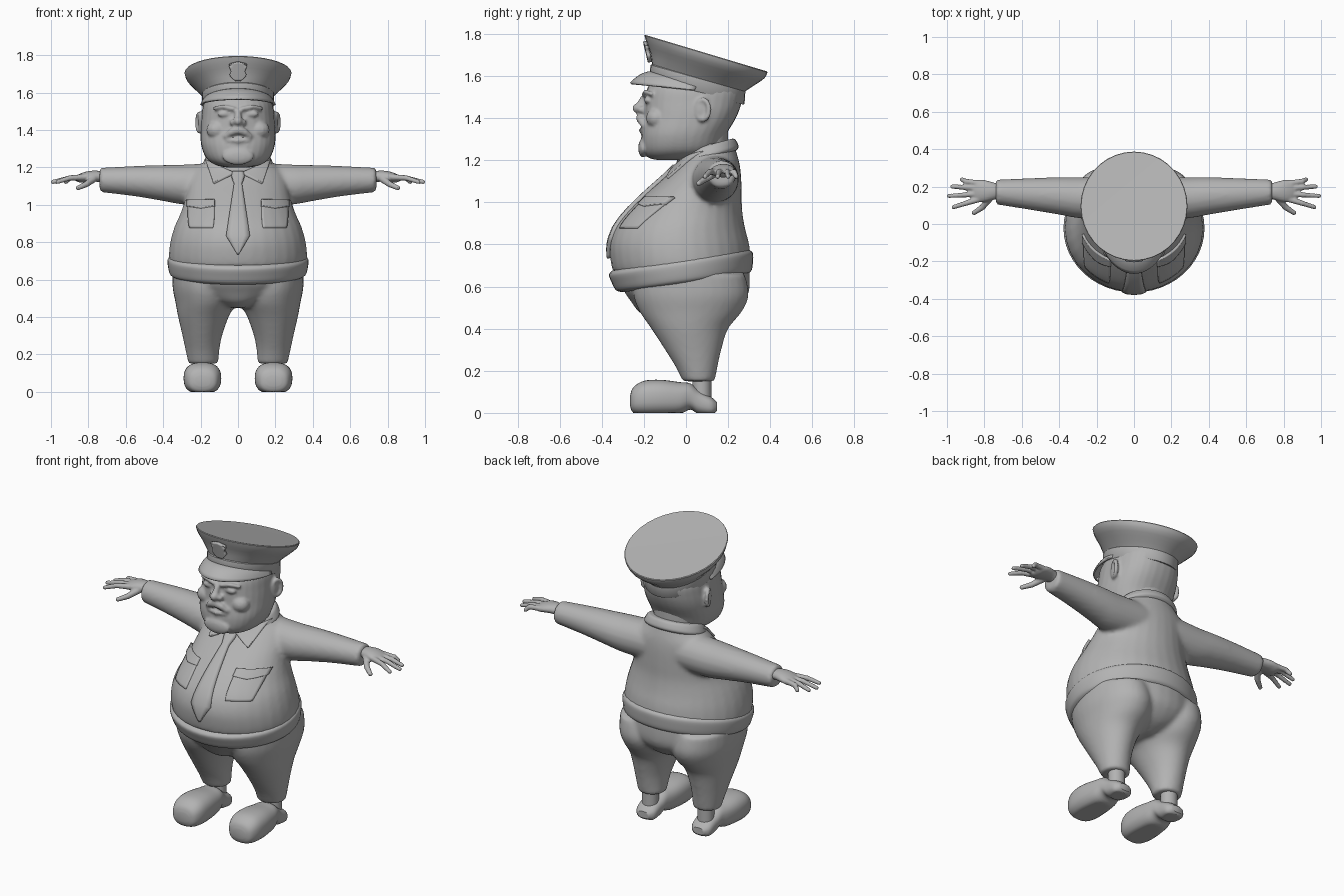
import bpy, bmesh, math
from mathutils import Vector, Matrix

cube = bpy.data.objects.get("Cube")
if cube:
    bpy.data.objects.remove(cube)

grey = bpy.data.materials.new("plain grey")
grey.use_nodes = True
grey.diffuse_color = (0.45, 0.45, 0.45, 1)
bsdf = next(n for n in grey.node_tree.nodes if n.type == 'BSDF_PRINCIPLED')
bsdf.inputs["Base Color"].default_value = grey.diffuse_color


def finish(name, bm, voxel=0, smooth=0):
    """Turn a bmesh into an object; voxel fuses its overlapping shells."""
    bmesh.ops.recalc_face_normals(bm, faces=bm.faces)
    mesh = bpy.data.meshes.new(name)
    bm.to_mesh(mesh)
    bm.free()
    mesh.materials.append(grey)
    ob = bpy.data.objects.new(name, mesh)
    bpy.context.collection.objects.link(ob)
    bpy.ops.object.select_all(action='DESELECT')
    ob.select_set(True)
    bpy.context.view_layer.objects.active = ob
    bpy.ops.object.shade_smooth_by_angle(angle=math.radians(42))
    if voxel:
        m = ob.modifiers.new("fuse", 'REMESH')
        m.mode, m.voxel_size, m.use_smooth_shade = 'VOXEL', voxel, True
        m = ob.modifiers.new("soften", 'SMOOTH')
        m.factor, m.iterations = 0.5, smooth
    return ob


def spline(p, q, r, s, t):
    return 0.5 * (2*q + (r-p)*t + (2*p-5*q+4*r-s)*t*t + (3*q-p-3*r+s)*t**3)


def loft(bm, axis, rows, power=2.0, seg=32, sub=4, side=1, shear=0.0, floor=-9):
    """Skin rounded sections (position, low a, high a, low b, high b)."""
    fine = []
    for i in range(len(rows) - 1):
        quad = [rows[max(0, min(len(rows)-1, i+k))] for k in (-1, 0, 1, 2)]
        fine += [[spline(*c, j / sub) for c in zip(*quad)] for j in range(sub)]
    fine.append(rows[-1])
    rings = []
    for t, a0, a1, b0, b1 in fine:
        ring = []
        for k in range(seg):
            ang = math.tau * k / seg
            c, s = math.cos(ang), math.sin(ang)
            a = (a0+a1)/2 + (a1-a0)/2 * math.copysign(abs(c)**(2/power), c)
            b = (b0+b1)/2 + (b1-b0)/2 * math.copysign(abs(s)**(2/power), s)
            x, y, z = {'x': (t, a, b), 'y': (a, t, b), 'z': (a, b, t)}[axis]
            ring.append(bm.verts.new((x*side, y, max(floor, z + shear*y))))
        rings.append(ring)
    for r, q in zip(rings, rings[1:]):
        for k in range(seg):
            n = (k+1) % seg
            bm.faces.new((r[k], r[n], q[n], q[k]))
    bm.faces.new(rings[0])
    bm.faces.new(rings[-1])


def sym(rows):
    return [(z, -x, x, lo, hi) for z, x, lo, hi in rows]


def ball(bm, centre, size):
    mat = Matrix.Translation(centre) @ Matrix.Diagonal((*size, 1))
    bmesh.ops.create_uvsphere(bm, u_segments=14, v_segments=9, radius=1, matrix=mat)


def strand(bm, points, r0, r1, steps=7):
    """Tapering sausage along a path."""
    pts = [Vector(p) for p in points]
    total = (len(pts) - 1) * steps
    for i in range(total + 1):
        k = min(i // steps, len(pts) - 2)
        r = r0 + (r1-r0) * i / total
        ball(bm, pts[k].lerp(pts[k+1], i/steps - k), (r, r, r))


def sheet(name, f, thick, nu=12, nv=12, wrap=None):
    """Curved plate from f(u, v), u in -1..1, v in 0..1; may cling to a body."""
    bm = bmesh.new()
    g = [[bm.verts.new(f(2*i/nu - 1, j/nv)) for i in range(nu+1)] for j in range(nv+1)]
    for j in range(nv):
        for i in range(nu):
            bm.faces.new((g[j][i], g[j][i+1], g[j+1][i+1], g[j+1][i]))
    ob = finish(name, bm)
    if wrap:
        m = ob.modifiers.new("cling", 'SHRINKWRAP')
        m.target, m.wrap_method = wrap, 'PROJECT'
        m.use_project_y = True
    m = ob.modifiers.new("thickness", 'SOLIDIFY')
    m.thickness, m.offset = thick, 0
    return ob


# Shirt: round belly with sleeves fused on
bm = bmesh.new()
loft(bm, 'z', sym([(.665, .362, -.345, .305), (.72, .37, -.358, .308), (.8, .362, -.362, .3),
                   (.88, .34, -.335, .28), (.96, .305, -.272, .267), (1.04, .28, -.19, .265),
                   (1.12, .265, -.1, .262), (1.18, .24, -.04, .255), (1.23, .18, -.01, .242),
                   (1.28, .15, .02, .225)]))
for s in (1, -1):
    loft(bm, 'x', [(.1, .03, .25, 1.0, 1.225), (.28, .03, .25, 1.0, 1.215), (.4, .05, .25, 1.02, 1.212),
                   (.55, .075, .245, 1.045, 1.207), (.74, .105, .237, 1.068, 1.197)], side=s)
shirt = finish("shirt", bm, .013, 4)

# Shirt hem, higher at the back
bm = bmesh.new()
loft(bm, 'z', sym([(.618, .345, -.3, .295), (.632, .364, -.332, .312), (.67, .374, -.352, .318),
                   (.71, .376, -.366, .318), (.728, .36, -.35, .302)]), shear=.15, seg=48)
finish("shirt_hem", bm)

# Trousers
bm = bmesh.new()
loft(bm, 'z', sym([(.45, .07, -.17, .14), (.48, .17, -.225, .22), (.53, .28, -.262, .275),
                   (.59, .343, -.3, .302), (.7, .352, -.325, .3)]))
for s in (1, -1):
    loft(bm, 'z', [(.15, .105, .265, -.015, .137), (.22, .1, .28, -.05, .15), (.3, .085, .297, -.1, .168),
                   (.4, .05, .32, -.165, .2), (.48, .01, .335, -.22, .265), (.56, .0, .35, -.25, .298),
                   (.66, .02, .35, -.25, .28)], side=s)
finish("trousers", bm, .013, 5)

# Shoes and ankles
for s, label in ((1, "left"), (-1, "right")):
    bm = bmesh.new()
    loft(bm, 'y', [(-.265, .15, .23, .03, .085), (-.25, .115, .265, .0, .122), (-.2, .093, .287, -.012, .152),
                   (-.12, .09, .29, -.012, .157), (-.03, .1, .277, -.005, .146), (.02, .112, .262, .015, .14),
                   (.06, .12, .255, -.005, .11), (.12, .125, .25, -.01, .075), (.148, .15, .225, .01, .05)],
         power=2.5, side=s, floor=0)
    finish(label + "_shoe", bm)
    bm = bmesh.new()
    loft(bm, 'z', [(.04, .14, .235, .03, .12), (.2, .14, .235, .03, .12)], side=s, sub=1)
    finish(label + "_ankle", bm)

# Hands: palm, four fingers and a thumb fused
for s, label in ((1, "left"), (-1, "right")):
    bm = bmesh.new()
    loft(bm, 'x', [(.7, .14, .21, 1.11, 1.17), (.75, .13, .222, 1.122, 1.182), (.8, .118, .235, 1.122, 1.18),
                   (.84, .118, .235, 1.118, 1.168), (.865, .135, .222, 1.125, 1.155)], side=s, seg=20)
    for root, tip, end in ((.132, .09, .965), (.162, .15, .99), (.192, .2, .972), (.218, .238, .92)):
        strand(bm, [(s*.83, root, 1.147), (s*.9, (root+tip)/2, 1.143), (s*end, tip, 1.122)], .017, .012)
    strand(bm, [(s*.77, .14, 1.14), (s*.81, .09, 1.11), (s*.855, .06, 1.09)], .02, .013)
    finish(label + "_hand", bm, .006, 2)

# Head with face and ears fused
bm = bmesh.new()
loft(bm, 'z', sym([(1.2, .06, -.13, .04), (1.213, .12, -.18, .1), (1.25, .17, -.207, .16),
                   (1.32, .197, -.212, .19), (1.4, .2, -.2, .237), (1.47, .195, -.197, .263),
                   (1.54, .185, -.185, .268), (1.6, .15, -.14, .22)]), power=2.3)
ball(bm, (0, -.222, 1.447), (.026, .034, .025))
strand(bm, [(0, -.2, 1.5), (0, -.222, 1.45)], .014, .022)
ball(bm, (0, -.205, 1.258), (.085, .022, .045))
strand(bm, [(-.055, -.2, 1.345), (0, -.213, 1.342), (.055, -.2, 1.345)], .012, .012)
for s in (1, -1):
    ball(bm, (s*.026, -.212, 1.44), (.018, .02, .016))
    strand(bm, [(s*.005, -.214, 1.4), (s*.035, -.212, 1.388), (s*.065, -.198, 1.365)], .024, .014)
    ball(bm, (s*.11, -.14, 1.4), (.06, .05, .05))
    ball(bm, (s*.075, -.182, 1.485), (.036, .018, .017))
    strand(bm, [(s*.025, -.198, 1.512), (s*.08, -.192, 1.525), (s*.125, -.165, 1.515)], .013, .01)
    rim = [(s*(.207 + .012*math.cos(a)), .08 + .03*math.cos(a), 1.44 + .048*math.sin(a))
           for a in (math.tau*k/12 for k in range(13))]
    strand(bm, rim, .012, .012, 2)
    ball(bm, (s*.2, .075, 1.44), (.013, .032, .05))
finish("head", bm, .008, 2)

# Neck and collar
bm = bmesh.new()
loft(bm, 'z', sym([(1.15, .13, .0, .2), (1.35, .13, .0, .2)]), sub=1)
finish("neck", bm)
bm = bmesh.new()
loft(bm, 'z', sym([(1.185, .18, -.045, .24), (1.2, .185, -.045, .25), (1.235, .168, -.035, .236),
                   (1.245, .155, -.02, .222)]), shear=.26)
finish("collar_band", bm)
for s, label in ((1, "left"), (-1, "right")):
    def flap(u, v):
        top = Vector((.018, -1, 1.165)).lerp(Vector((.17, -1, 1.235)), (u+1)/2)
        p = top.lerp(Vector((.13, -1, 1.11)), v * .97)
        return (s*p.x, p.y, p.z)
    sheet(label + "_collar_flap", flap, .024, wrap=shirt)
    # Chest pockets with buttoned flaps
    sheet(label + "_pocket", lambda u, v: (s*(.195 + .07*u*(1 - .12*(1-v)**4)), -1, .875 + .14*v),
          .016, wrap=shirt)
    sheet(label + "_pocket_flap", lambda u, v: (s*(.195 + .073*u), -1, .975 + .012*abs(u) + v*(.045 - .012*abs(u))),
          .028, wrap=shirt)

# Tie: knot, widening blade, pointed tip
TIE = [(1.168, .028), (1.145, .034), (1.105, .02), (.83, .062), (.735, .002)]


def tie(u, v):
    k = min(int(v*4), 3)
    z, w = Vector(TIE[k]).lerp(Vector(TIE[k+1]), v*4 - k)
    return (u*w, -1, z)


sheet("tie", tie, .034, nu=4, nv=24, wrap=shirt)

# Cap: band and flared crown leaning backwards
bm = bmesh.new()
loft(bm, 'z', sym([(1.6, .186, -.16, .272), (1.62, .202, -.163, .29), (1.66, .238, -.17, .332),
                   (1.7, .274, -.186, .372), (1.733, .286, -.197, .387), (1.737, .278, -.19, .38)]),
     shear=-.3, sub=2, seg=36)
finish("cap_crown", bm)
bm = bmesh.new()
loft(bm, 'z', sym([(1.54, .188, -.172, .274), (1.545, .192, -.176, .278), (1.605, .193, -.168, .282),
                   (1.61, .187, -.162, .275)]), shear=-.28, sub=1, seg=36)
finish("cap_band", bm)


def visor(u, v):
    a = u * math.pi / 2
    c, s = math.cos(a), math.sin(a)
    inner = Vector((.185*s, .05 - .215*c, 1.55 + .068*c))
    outer = Vector((.198*s, .04 - .303*c, 1.532 + .032*c))
    return inner.lerp(outer, v) + Vector((0, 0, .05 * v * (1-v) * c))


sheet("cap_visor", visor, .01, nu=28, nv=6)


def badge(u, v):
    w = .047 * (min(1, .35 + 2.2*v) - .22*math.sin(math.pi*v)**8)
    x, z = u*w, 1.665 + .1*v - .012*abs(u)*(v > .9)
    return (x, -.172 - .24*(z - 1.665) + 1.8*x*x, z)


sheet("cap_badge", badge, .018)
